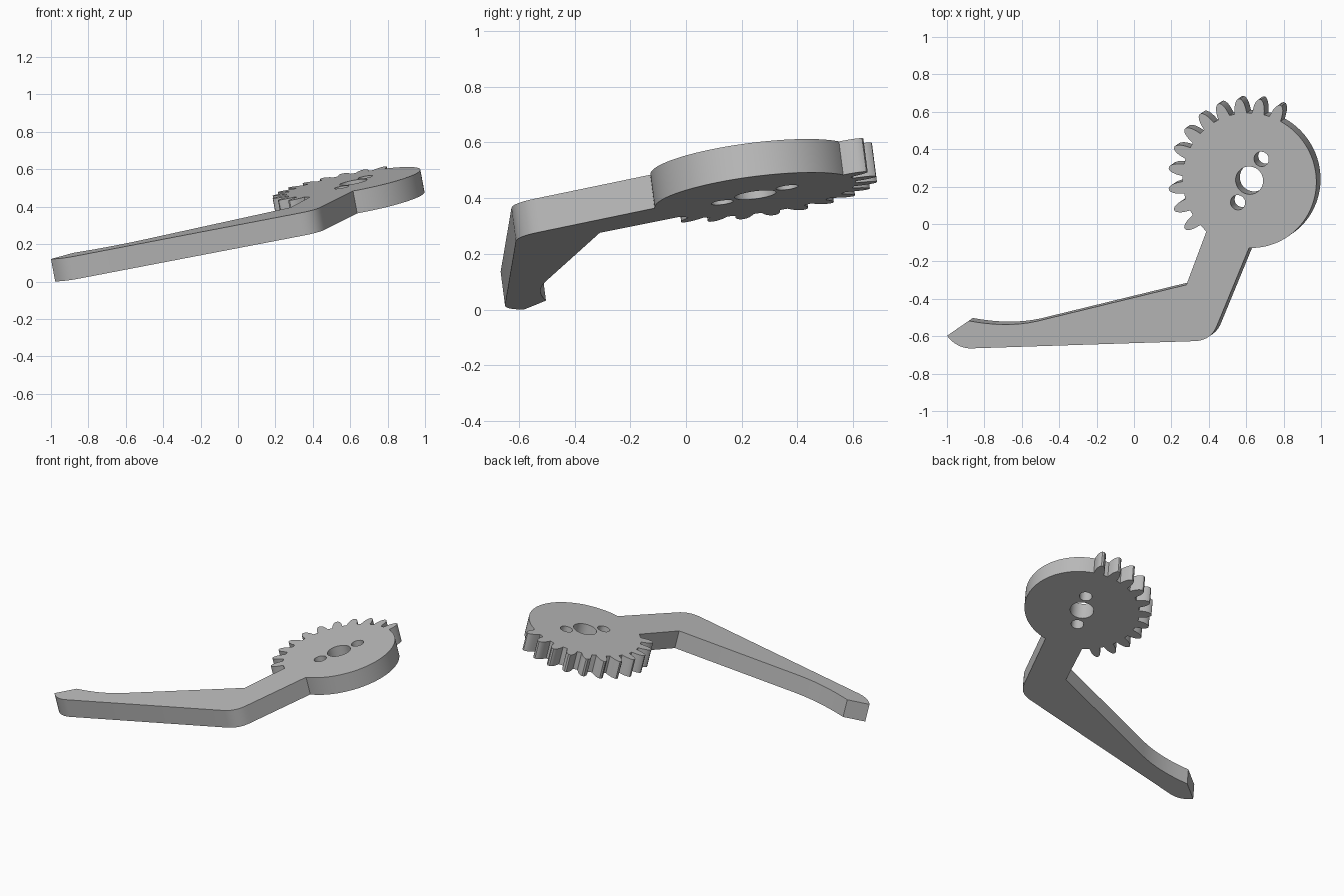
import bpy, bmesh
from math import radians, cos, sin
from mathutils import Vector, Matrix

cube = bpy.data.objects.get("Cube")
if cube:
    bpy.data.objects.remove(cube, do_unlink=True)

SLOPE_X, SLOPE_Y = 0.1875, 0.13
THICK = 0.123
ROOT, TIP = 0.364, 0.442


def on_plane(x, y):
    return Vector((x, y, 0.12 + SLOPE_X * (x + 1) + SLOPE_Y * (y + 0.6)))


# Frame of the tilted plate: origin at the gear centre on its upper face
normal = Vector((-SLOPE_X, -SLOPE_Y, 1)).normalized()
tilt = Vector((0, 0, 1)).rotation_difference(normal).to_matrix().to_4x4()
frame = Matrix.Translation(on_plane(0.617, 0.233)) @ tilt
to_local = frame.inverted()


def local(x, y):
    p = to_local @ on_plane(x, y)
    return (p.x, p.y)


def polar(r, deg, centre=(0, 0)):
    return (centre[0] + r * cos(radians(deg)), centre[1] + r * sin(radians(deg)))


def circle(r, centre, n=40):
    return [polar(r, 360 * i / n, centre) for i in range(n)]


def bezier(a, b, c, n=8):
    # Quadratic curve used for the soft bends of the arm
    a, b, c = Vector(a), Vector(b), Vector(c)
    return [tuple(a.lerp(b, i / n).lerp(b.lerp(c, i / n), i / n)) for i in range(n + 1)]


# Plain round side of the gear
outline = [polar(ROOT, -91 + 151 * i / 48) for i in range(49)]

# Toothed side: rounded teeth, one every 15 degrees
flank = [(ROOT, 5.2), (0.385, 4.6), (0.405, 3.9), (0.422, 3.0), (0.435, 1.9), (TIP, 0.8)]
for k in range(11):
    mid = 66.8 + 15 * k
    outline += [polar(r, mid - a) for r, a in flank]
    outline += [polar(r, mid + a) for r, a in reversed(flank)]

# Bent arm: inner edge, hooked end, outer edge, rounded elbow
arm = [(0.387, -0.04), (0.28, -0.325)]
arm += bezier((-0.52, -0.52), (-0.68, -0.556), (-0.884, -0.518))
arm += bezier((-1.0, -0.598), (-0.945, -0.667), (-0.868, -0.665))
arm += bezier((0.33, -0.626), (0.415, -0.62), (0.445, -0.54))
outline += [local(x, y) for x, y in arm]

# Pivot hole and two pin holes
loops = [outline,
         circle(0.075, (0, 0)),
         circle(0.04, local(0.681, 0.347)),
         circle(0.04, local(0.555, 0.115))]

# Fill the profile and give it thickness
bm = bmesh.new()
for loop in loops:
    verts = [bm.verts.new((x, y, 0)) for x, y in loop]
    for i, v in enumerate(verts):
        bm.edges.new((v, verts[i - 1]))
bmesh.ops.triangle_fill(bm, use_beauty=True, edges=bm.edges[:], normal=(0, 0, 1))
result = bmesh.ops.extrude_face_region(bm, geom=bm.faces[:], use_keep_orig=True)
moved = [g for g in result["geom"] if isinstance(g, bmesh.types.BMVert)]
bmesh.ops.translate(bm, verts=moved, vec=(0, 0, -THICK))
bmesh.ops.recalc_face_normals(bm, faces=bm.faces[:])
mesh = bpy.data.meshes.new("geared_lever")
bm.to_mesh(mesh)
bm.free()

lever = bpy.data.objects.new("geared_lever", mesh)
lever.matrix_world = frame
bpy.context.collection.objects.link(lever)

# Plain grey finish
grey = bpy.data.materials.new("plain_grey")
grey.use_nodes = True
colour = (0.5, 0.5, 0.5, 1)
grey.diffuse_color = colour
grey.node_tree.nodes["Principled BSDF"].inputs["Base Color"].default_value = colour
mesh.materials.append(grey)

bpy.ops.object.select_all(action="DESELECT")
lever.select_set(True)
bpy.context.view_layer.objects.active = lever
bpy.ops.object.shade_smooth_by_angle(angle=radians(30))
